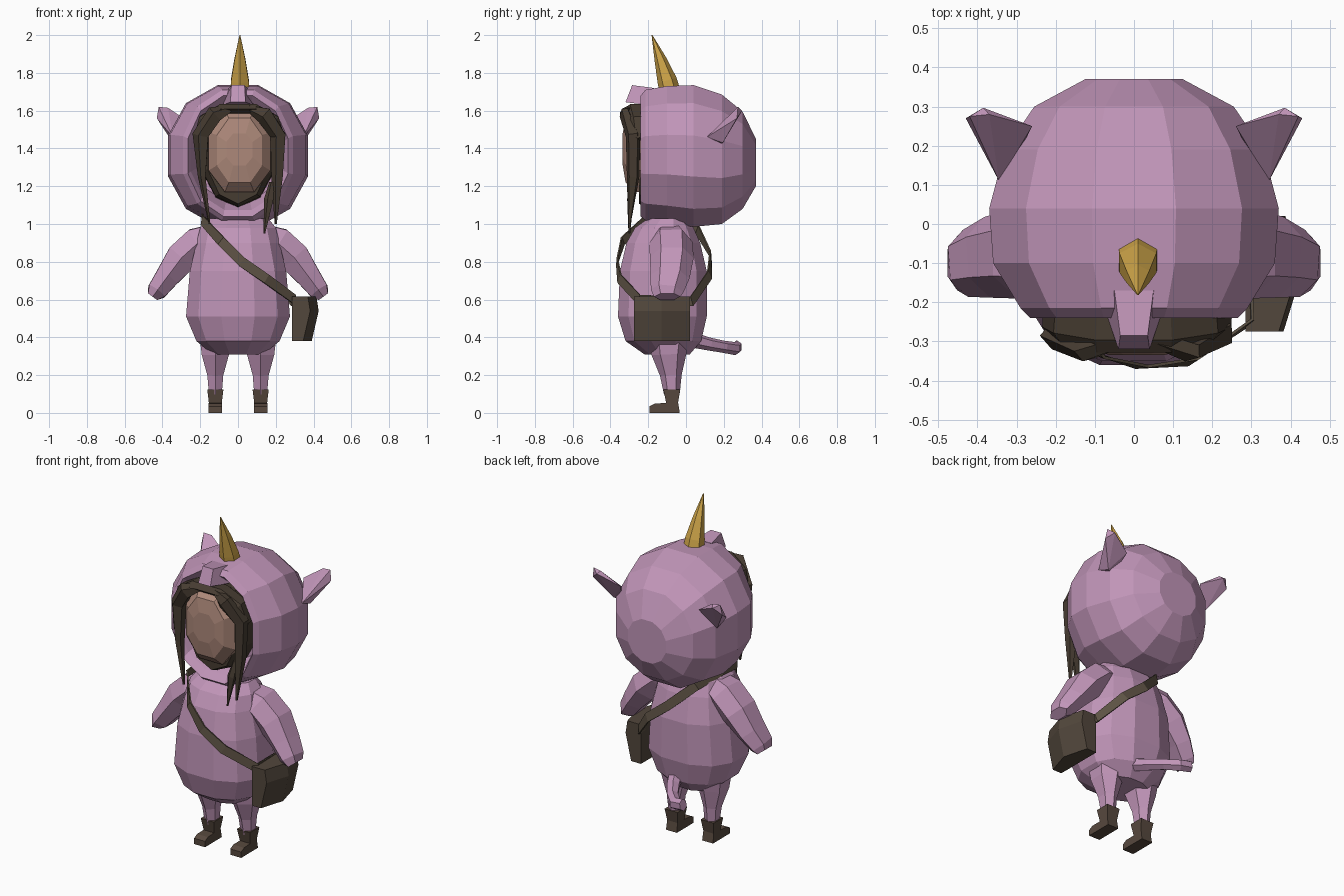
import bpy, bmesh, math
from mathutils import Vector as V


def mat(name, c):
    m = bpy.data.materials.new(name)
    m.diffuse_color = (*c, 1)
    return m


PINK = mat("mauve_fleece", (0.53, 0.30, 0.48))
GOLD = mat("gold", (0.61, 0.37, 0.065))
SKIN = mat("skin", (0.42, 0.25, 0.195))
HAIR = mat("dark_hair", (0.062, 0.045, 0.031))
STRAP = mat("strap_leather", (0.11, 0.085, 0.058))
BAG = mat("bag_leather", (0.085, 0.063, 0.045))
BOOT = mat("boot_leather", (0.095, 0.066, 0.048))


def finish(name, bm, m):
    bmesh.ops.recalc_face_normals(bm, faces=bm.faces)
    me = bpy.data.meshes.new(name)
    bm.to_mesh(me)
    bm.free()
    me.materials.append(m)
    ob = bpy.data.objects.new(name, me)
    bpy.context.collection.objects.link(ob)
    return ob


def ring(c, u, v, n, e=1):
    # polygon ring with flats (not corners) on the axes; e < 1 makes it boxier
    def f(x):
        return math.copysign(abs(x) ** e, x)
    k = 1 / math.cos(math.pi / n) ** e
    return [V(c) + k * (V(u) * f(math.cos(a)) + V(v) * f(math.sin(a)))
            for a in ((i + .5) * 2 * math.pi / n for i in range(n))]


def loft(name, rings, m, closed=False):
    bm = bmesh.new()
    vs = [[bm.verts.new(p) for p in r] for r in rings]
    n = len(vs[0])
    pairs = list(zip(vs, vs[1:])) + ([(vs[-1], vs[0])] if closed else [])
    for a, b in pairs:
        for i in range(n):
            bm.faces.new((a[i], a[(i + 1) % n], b[(i + 1) % n], b[i]))
    if not closed:
        bm.faces.new(vs[0])
        bm.faces.new(vs[-1])
    return finish(name, bm, m)


def tube(name, path, m, n=6, up=(0, 1, 0), sx=1):
    # path rows: x, y, z, radius across, radius along "up"
    pts = [V((p[0] * sx, p[1], p[2])) for p in path]
    rings = []
    for i, p in enumerate(path):
        t = (pts[min(i + 1, len(pts) - 1)] - pts[max(i - 1, 0)]).normalized()
        u = t.cross(V(up)).normalized()
        v = u.cross(t)
        rings.append(ring(pts[i], u * p[3], v * p[4], n))
    return loft(name, rings, m)


def prism(name, lo, hi, m):
    return loft(name, [[V(p) for p in lo], [V(p) for p in hi]], m)


def y_loft(name, rows, m, n, cx=0, e=1):
    # rows: y, half width, bottom z, top z
    return loft(name, [ring((cx, y, (a + b) / 2), (w, 0, 0), (0, 0, (b - a) / 2), n, e)
                       for y, w, a, b in rows], m)


# hood with a hollow front opening
y_loft("hood", [
    (-.10, .22, 1.12, 1.61), (-.205, .25, 1.075, 1.645), (-.24, .265, 1.04, 1.68),
    (-.215, .29, 1.02, 1.71), (-.10, .36, 1.005, 1.73), (.04, .37, .985, 1.735),
    (.19, .33, 1.0, 1.685), (.30, .255, 1.08, 1.595), (.37, .125, 1.2, 1.45)],
    PINK, 12, e=.94)

# snout on the hood rim
prism("hood_snout",
      [(-.04, -.32, 1.645), (.04, -.32, 1.645), (.035, -.285, 1.735), (-.035, -.285, 1.735)],
      [(-.08, -.2, 1.63), (.08, -.2, 1.63), (.05, -.17, 1.72), (-.05, -.17, 1.72)], PINK)

# face and hair behind it
y_loft("face", [(-.14, .165, 1.16, 1.61), (-.27, .163, 1.17, 1.60),
                (-.32, .12, 1.22, 1.56), (-.335, .07, 1.31, 1.48)], SKIN, 8, .008, .85)
y_loft("back_hair", [(-.10, .19, 1.10, 1.62), (-.21, .19, 1.105, 1.635),
                     (-.25, .16, 1.12, 1.62)], HAIR, 10)
tube("top_hair", [(-.215, -.24, 1.45, .02, .04), (-.18, -.25, 1.55, .03, .05),
                  (-.09, -.265, 1.61, .025, .055), (.09, -.265, 1.61, .025, .055),
                  (.19, -.25, 1.55, .03, .05), (.23, -.24, 1.45, .02, .04)], HAIR)

# front hair locks
tube("left_lock", [(-.03, -.29, 1.615, .012, .02), (-.12, -.325, 1.58, .04, .022),
                   (-.195, -.285, 1.47, .038, .03), (-.19, -.28, 1.25, .018, .028),
                   (-.15, -.3, 1.0, .004, .006)], HAIR, 5)
tube("right_lock", [(.05, -.29, 1.615, .012, .02), (.14, -.325, 1.58, .04, .022),
                    (.215, -.28, 1.47, .036, .033), (.21, -.28, 1.25, .027, .028),
                    (.2, -.3, 1.0, .005, .006)], HAIR, 5)
tube("thin_lock", [(.18, -.28, 1.22, .012, .012), (.165, -.295, 1.13, .022, .014),
                   (.14, -.3, .95, .004, .004)], HAIR, 5)

# horn
tube("horn", [(.01, -.085, 1.70, .05, .048), (.01, -.1, 1.76, .047, .045),
              (.01, -.135, 1.87, .029, .028), (.01, -.18, 2.0, .002, .002)], GOLD, 6)

# body
loft("body", [ring((0, y, z), (w, 0, 0), (0, d, 0), 12, .86) for z, y, w, d in [
    (.31, -.10, .135, .12), (.38, -.12, .22, .2), (.51, -.125, .275, .235),
    (.75, -.12, .255, .23), (.90, -.12, .22, .195), (.98, -.115, .2, .155),
    (1.03, -.10, .16, .10)]], PINK)

for side, s in (("left", -1), ("right", 1)):
    # ears: leaf hull
    bm = bmesh.new()
    for p in [(.345, .11, 1.46), (.345, .195, 1.43), (.30, .17, 1.42), (.37, .28, 1.615),
              (.42, .275, 1.62), (.385, .297, 1.60), (.43, .27, 1.56), (.26, .25, 1.54)]:
        bm.verts.new((p[0] * s, p[1], p[2]))
    bmesh.ops.convex_hull(bm, input=bm.verts)
    finish(side + "_ear", bm, PINK)

    # arms
    tube(side + "_arm", [(.13, -.09, .94, .06, .08), (.21, -.08, .90, .085, .10),
                         (.30, -.075, .82, .083, .10), (.375, -.085, .72, .063, .09),
                         (.43, -.10, .645, .052, .075), (.452, -.10, .615, .03, .06)],
         PINK, 6, sx=s)

    # legs
    tube(side + "_leg", [(.12, -.09, .42, .085, .1), (.12, -.09, .31, .072, .08),
                         (.12, -.08, .2, .042, .05), (.12, -.075, .1, .034, .036)],
         PINK, 6, sx=s)

    # boots: shaft and foot
    boot = [(-.12, .125), (-.03, .125), (-.042, .055), (-.033, 0),
            (-.193, 0), (-.193, .035), (-.165, .05), (-.105, .052)]
    wide = [.043, .043, .034, .036, .036, .036, .036, .034]
    prism(side + "_boot", [(s * .12 - w, y, z) for (y, z), w in zip(boot, wide)],
          [(s * .12 + w, y, z) for (y, z), w in zip(boot, wide)], BOOT)

# tail
tube("tail", [(.04, .04, .385, .035, .035), (0, .12, .365, .033, .03),
              (-.05, .2, .35, .03, .028), (-.11, .26, .34, .03, .03),
              (-.17, .27, .35, .025, .03)], PINK, 6, up=(0, 0, 1))

# shoulder bag, padded outwards in the middle
outline = [(.285, .615), (.415, .615), (.427, .54), (.39, .38), (.285, .38)]
loft("bag", [[V((x - d * (x > .3), y, z)) for x, z in outline]
             for y, d in ((-.275, .045), (-.13, 0), (.02, .04))], BAG)

# strap: flat ribbon loop around the body
loop = [(.30, -.25, .60), (.15, -.352, .71), (.02, -.365, .80), (-.09, -.335, .91),
        (-.19, -.21, 1.02), (-.19, -.07, 1.03), (-.11, .06, .97), (.03, .13, .84),
        (.17, .125, .73), (.29, .03, .59)]
rings = []
for i, p in enumerate(loop):
    p = V(p)
    t = (V(loop[(i + 1) % len(loop)]) - V(loop[i - 1])).normalized()
    out = p - V((0, -.12, p.z))
    out = (out - t * out.dot(t)).normalized()
    w = t.cross(out) * .026
    o = out * .004
    rings.append([p + w + o, p - w + o, p - w - o, p + w - o])
loft("bag_strap", rings, STRAP, closed=True)
